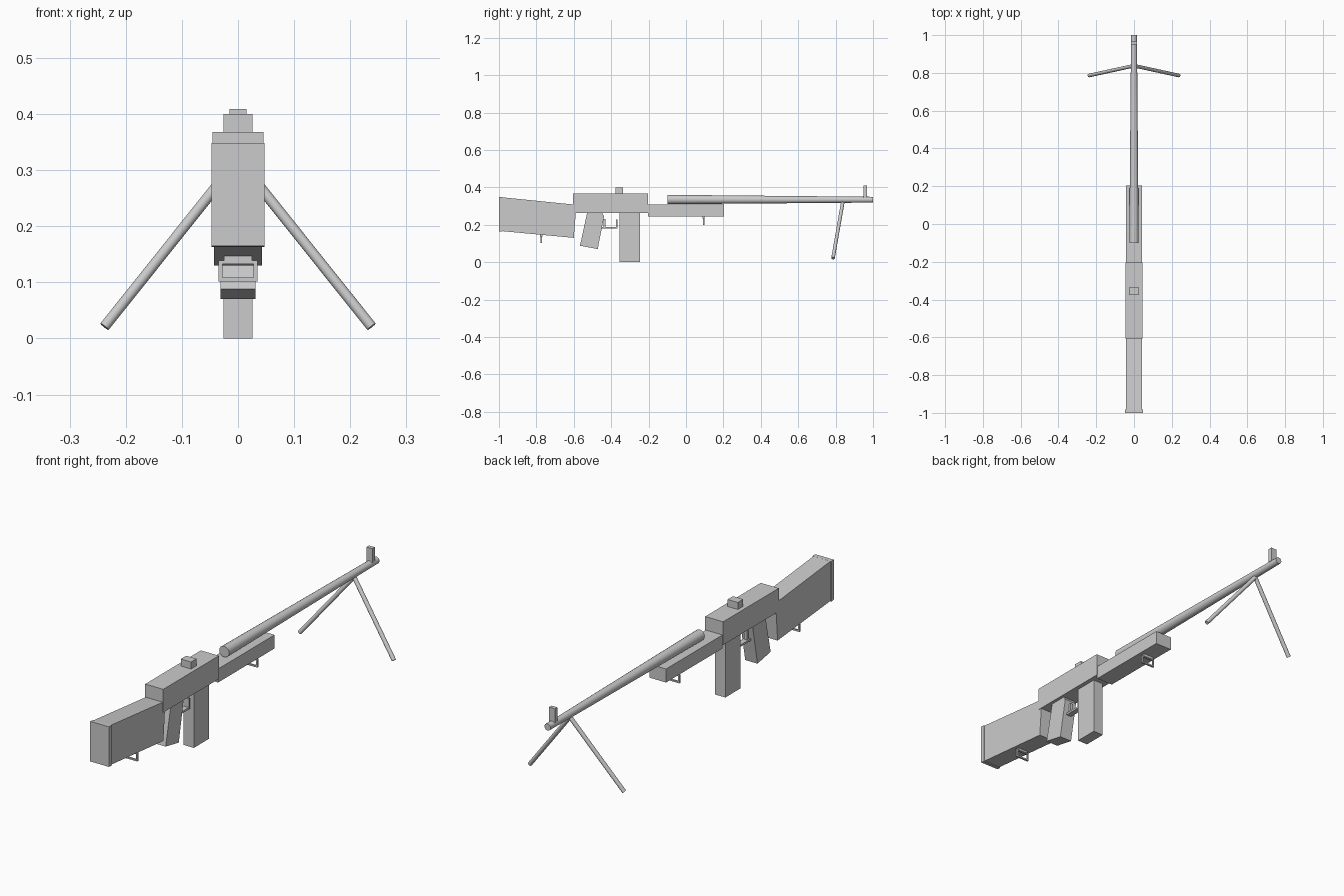
import bpy, bmesh, math
from mathutils import Vector

if "Cube" in bpy.data.objects:
    bpy.data.objects.remove(bpy.data.objects["Cube"])


def make(name, bm):
    bmesh.ops.recalc_face_normals(bm, faces=bm.faces[:])
    me = bpy.data.meshes.new(name)
    bm.to_mesh(me)
    bm.free()
    ob = bpy.data.objects.new(name, me)
    bpy.context.collection.objects.link(ob)
    return ob


def prism(name, pts, half):
    """Extrude a side profile of (y, z) points to x = +-half."""
    bm = bmesh.new()
    f = bm.faces.new([bm.verts.new((-half, y, z)) for y, z in pts])
    g = bmesh.ops.extrude_face_region(bm, geom=[f])
    vs = [v for v in g["geom"] if isinstance(v, bmesh.types.BMVert)]
    bmesh.ops.translate(bm, verts=vs, vec=(2 * half, 0, 0))
    return make(name, bm)


def box(name, half, y0, y1, z0, z1):
    return prism(name, [(y0, z0), (y1, z0), (y1, z1), (y0, z1)], half)


def rod(name, a, b, r1, r2, n=16):
    a, b = Vector(a), Vector(b)
    d = b - a
    bm = bmesh.new()
    bmesh.ops.create_cone(bm, cap_ends=True, segments=n, radius1=r1,
                          radius2=r2, depth=d.length)
    ob = make(name, bm)
    ob.location = (a + b) / 2
    ob.rotation_euler = d.to_track_quat('Z', 'Y').to_euler()
    for o in bpy.context.selected_objects:
        o.select_set(False)
    ob.select_set(True)
    bpy.context.view_layer.objects.active = ob
    bpy.ops.object.shade_smooth_by_angle(angle=math.radians(40))
    return ob


def swivel(name, y, z):
    """Sling loop hanging below z: a mount plate and a closed wire frame."""
    bm = bmesh.new()
    parts = [(0, -0.004, 0.050, 0.012, 0.014), (0, -0.042, 0.070, 0.008, 0.007),
             (0, -0.011, 0.070, 0.008, 0.006), (-0.0315, -0.027, 0.007, 0.008, 0.036),
             (0.0315, -0.027, 0.007, 0.008, 0.036)]
    for x, dz, sx, sy, sz in parts:
        vs = bmesh.ops.create_cube(bm, size=1)["verts"]
        bmesh.ops.scale(bm, verts=vs, vec=(sx, sy, sz))
        bmesh.ops.translate(bm, verts=vs, vec=(x, y, z + dz))
    return make(name, bm)


# Stock and butt plate
prism("stock", [(-0.985, 0.347), (-0.985, 0.166), (-0.6, 0.13),
                (-0.588, 0.28), (-0.6, 0.308)], 0.043)
prism("butt_plate", [(-1.0, 0.348), (-1.0, 0.165), (-0.982, 0.163), (-0.982, 0.347)], 0.047)

# Receiver, forend, magazine and grip
box("receiver", 0.0455, -0.605, -0.203, 0.262, 0.368)
box("forend", 0.042, -0.204, 0.204, 0.245, 0.307)
box("magazine", 0.026, -0.356, -0.247, 0.0, 0.264)
prism("grip", [(-0.528, 0.266), (-0.567, 0.088), (-0.472, 0.07), (-0.438, 0.246), (-0.45, 0.266)], 0.031)

# Trigger and guard
box("trigger", 0.007, -0.442, -0.43, 0.188, 0.232)
box("trigger_guard_bar", 0.013, -0.455, -0.366, 0.179, 0.188)
box("trigger_guard_post", 0.013, -0.374, -0.366, 0.186, 0.228)

# Tapered barrel and sights
rod("barrel", (0, -0.1, 0.335), (0, 1.0, 0.334), 0.025, 0.0155)
box("front_sight", 0.015, 0.949, 0.967, 0.343, 0.409)
box("rear_sight", 0.026, -0.376, -0.337, 0.366, 0.400)

# Bipod
for s, side in ((-1, "left"), (1, "right")):
    rod(side + "_bipod_leg", (0, 0.838, 0.319), (s * 0.238, 0.786, 0.021), 0.0095, 0.0095)

# Sling swivels
swivel("rear_swivel", -0.774, 0.147)
swivel("front_swivel", 0.094, 0.244)
